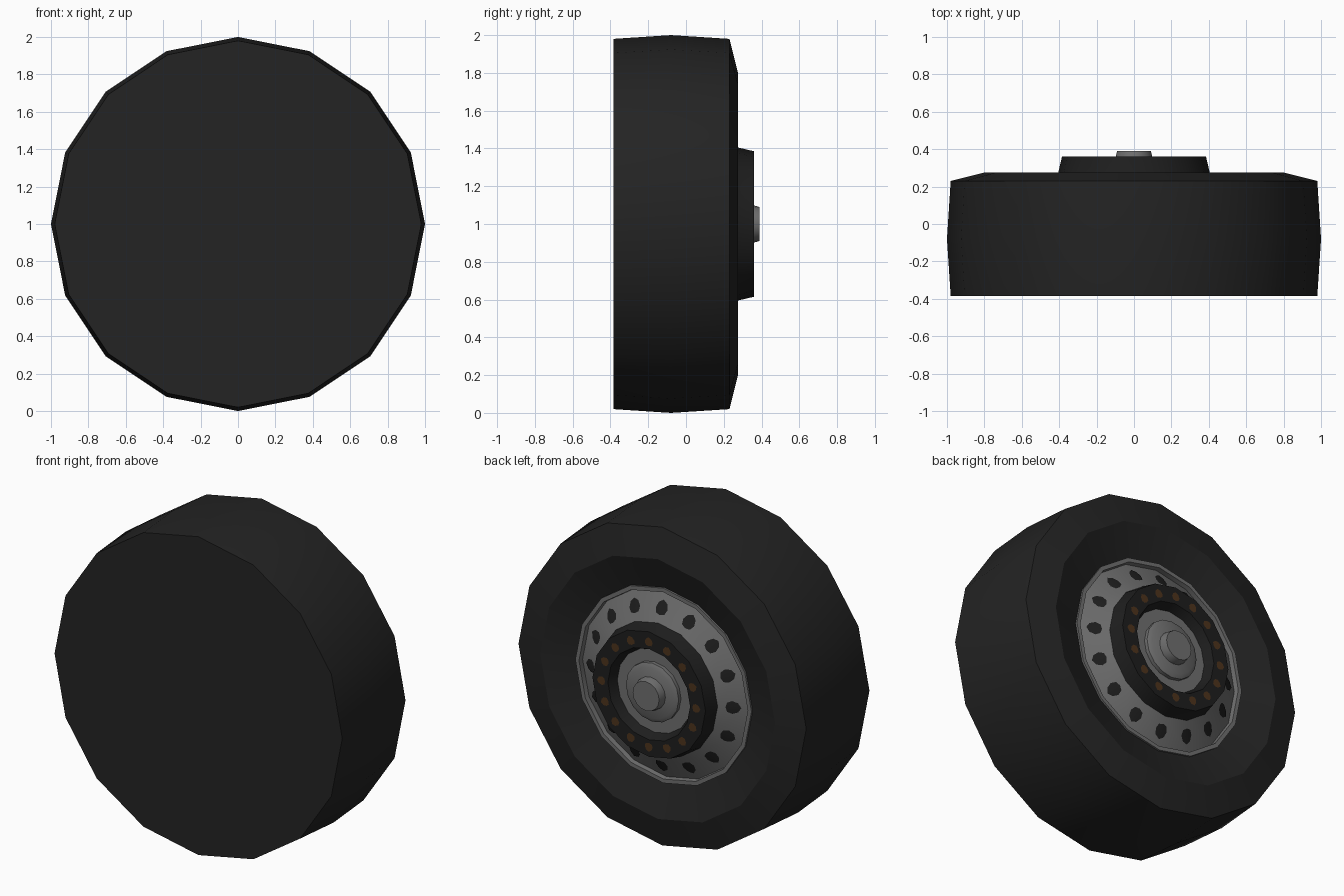
import bpy, bmesh
from math import cos, sin, pi, radians

SIDES = 16
STEP = 2 * pi / SIDES
AXLE_HEIGHT = 1.0

default_cube = bpy.data.objects.get("Cube")
if default_cube:
    bpy.data.objects.remove(default_cube, do_unlink=True)


def material(name, rgb):
    mat = bpy.data.materials.new(name)
    mat.use_nodes = True
    color = (*rgb, 1.0)
    mat.diffuse_color = color
    shader = mat.node_tree.nodes["Principled BSDF"]
    shader.inputs["Base Color"].default_value = color
    shader.inputs["Roughness"].default_value = 0.8
    return mat


rubber = material("black_rubber", (0.017, 0.017, 0.017))
steel = material("grey_steel", (0.16, 0.16, 0.16))
dark = material("dark_metal", (0.013, 0.013, 0.013))
rust = material("brown_bolt", (0.075, 0.034, 0.012))


def finish(name, bm, mat):
    mesh = bpy.data.meshes.new(name)
    bm.to_mesh(mesh)
    bm.free()
    mesh.materials.append(mat)
    for poly in mesh.polygons:
        poly.use_smooth = True
    mesh.set_sharp_from_angle(angle=radians(30))
    obj = bpy.data.objects.new(name, mesh)
    obj.location.z = AXLE_HEIGHT
    bpy.context.collection.objects.link(obj)
    return obj


def lathe(name, profile, mat):
    """Turn (radius, y) points around the y axis, ordered front to back."""
    bm = bmesh.new()
    rings = []
    for r, y in profile:
        if r == 0:
            rings.append([bm.verts.new((0, y, 0))] * SIDES)
        else:
            rings.append([bm.verts.new((r * cos(k * STEP), y, r * sin(k * STEP)))
                          for k in range(SIDES)])
    for a, b in zip(rings, rings[1:]):
        for k in range(SIDES):
            n = (k + 1) % SIDES
            corners = [a[k], b[k], b[n], a[n]]
            bm.faces.new(list(dict.fromkeys(corners)))
    return finish(name, bm, mat)


def dots(name, radius, y, slope, size, mat):
    """Ring of thin octagons folded over the ridges of the sixteen-sided surface."""
    bm = bmesh.new()

    def point(dr, dt, spoke):
        r = radius + dr
        turn = dt / r
        # stay on the flat sides between the ridges
        r *= cos(STEP / 2) / cos(abs(turn) - STEP / 2)
        angle = spoke + turn
        return bm.verts.new((r * cos(angle), y + slope * dr, r * sin(angle)))

    for k in range(SIDES):
        spoke = k * STEP
        centre = point(0, 0, spoke)
        rim = [point(size * cos(i * pi / 4), size * sin(i * pi / 4), spoke)
               for i in range(8)]
        for i in range(8):
            bm.faces.new((centre, rim[(i + 1) % 8], rim[i]))
    return finish(name, bm, mat)


# Tyre with closed front, rounded tread and dished back sidewall
lathe("tyre", [(0, -0.385), (0.98, -0.385), (1.0, -0.08), (0.98, 0.23),
               (0.8, 0.275), (0.59, 0.205)], rubber)

# Rim lip and conical wheel disc
lathe("rim_lip", [(0.6, 0.195), (0.6, 0.22), (0.575, 0.22), (0.57, 0.185)], steel)
lathe("wheel_disc", [(0.572, 0.19), (0.395, 0.278)], steel)
dots("vent_holes", 0.488, 0.236, -0.5, 0.04, dark)

# Hub flange with its ring of bolts
lathe("hub_flange", [(0.41, 0.262), (0.405, 0.275), (0.385, 0.36),
                     (0.28, 0.36), (0.25, 0.295)], dark)
dots("flange_bolts", 0.325, 0.363, 0, 0.027, rust)

# Recessed hub plate, boss and axle cap
lathe("hub_plate", [(0.265, 0.305), (0, 0.305)], steel)
lathe("hub_boss", [(0.18, 0.3), (0.18, 0.328), (0.155, 0.342), (0, 0.342)], steel)
lathe("axle_cap", [(0.1, 0.335), (0.098, 0.36), (0.09, 0.39), (0, 0.39)], steel)
